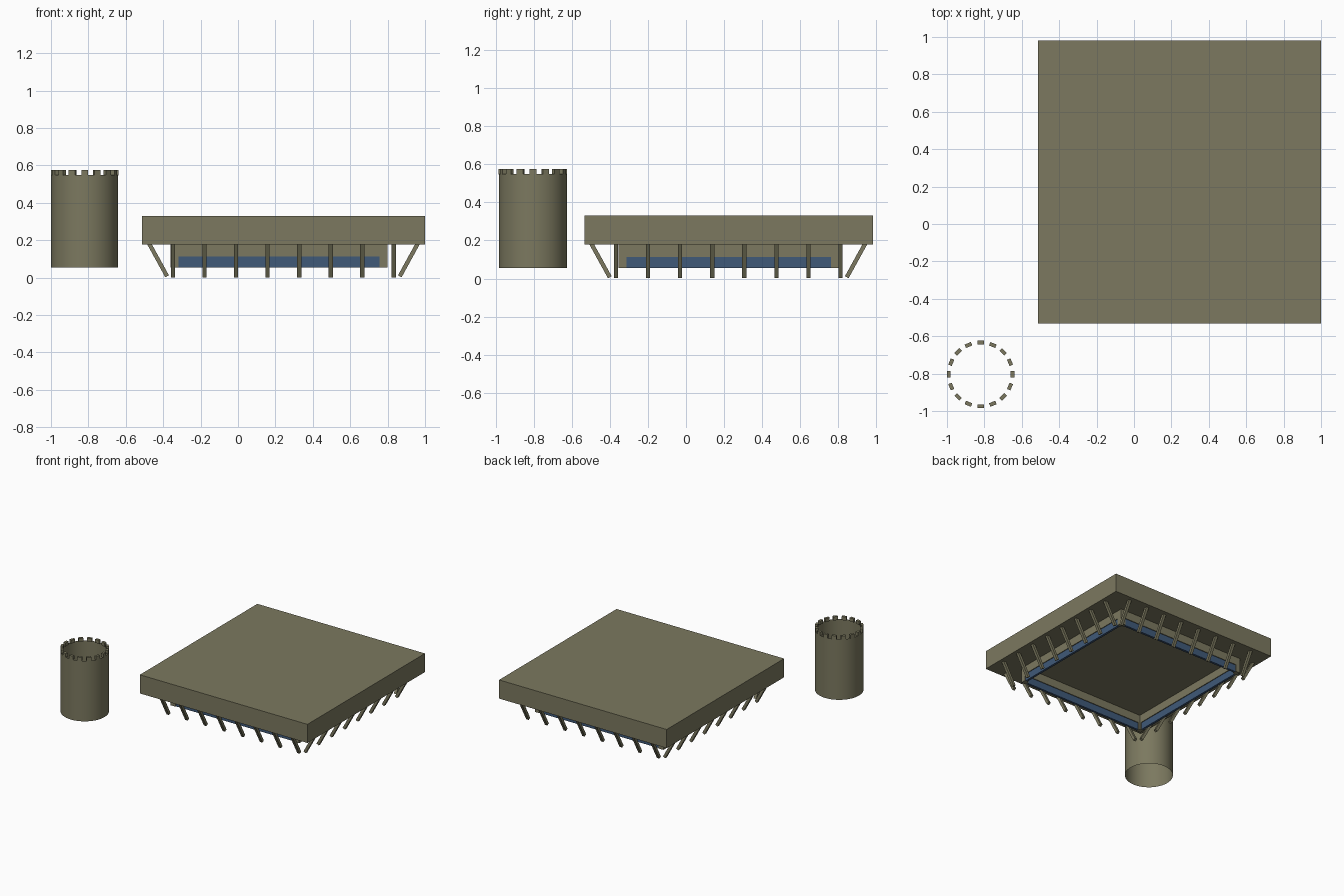
import bpy, bmesh
from math import cos, sin, pi, atan2, hypot
from mathutils import Matrix, Vector

if "Cube" in bpy.data.objects:
    bpy.data.objects.remove(bpy.data.objects["Cube"])

CX, CY = 0.243, 0.225          # centre of the roof
WX, WY, WH = 0.22, 0.225, 0.58  # centre and half size of the walls
Z0, ZR, ZT = 0.055, 0.178, 0.33  # wall base, roof underside, roof top


def mat(name, col):
    m = bpy.data.materials.new(name)
    m.diffuse_color = (*col, 1)
    m.use_nodes = True
    m.node_tree.nodes["Principled BSDF"].inputs["Base Color"].default_value = m.diffuse_color
    return m


STONE = mat("olive_stone", (0.2, 0.19, 0.115))
GLASS = mat("blue_glass", (0.05, 0.1, 0.19))


def add_box(bm, size, matrix):
    bmesh.ops.create_cube(bm, size=1, matrix=matrix @ Matrix.Diagonal((*size, 1)))


def finish(bm, name, material):
    me = bpy.data.meshes.new(name)
    bm.to_mesh(me)
    bm.free()
    me.materials.append(material)
    ob = bpy.data.objects.new(name, me)
    bpy.context.collection.objects.link(ob)
    return ob


def sides(cx, cy):
    """Frames for the four sides: local -y points outwards."""
    for k in range(4):
        yield Matrix.Translation((cx, cy, 0)) @ Matrix.Rotation(k * pi / 2, 4, 'Z')


# Roof slab
bm = bmesh.new()
add_box(bm, (1.512, 1.514, ZT - ZR), Matrix.Translation((CX, CY, (ZT + ZR) / 2)))
finish(bm, "roof_slab", STONE)

# Walls (lintel and corner posts) with a band of glass panes
T, G, GZ, BAR = 0.03, 0.537, 0.112, 0.097
walls, panes = bmesh.new(), bmesh.new()
for s in sides(WX, WY):
    y = -WH + T / 2
    add_box(walls, (2 * WH - 2 * T, T, ZR - GZ), s @ Matrix.Translation((0, y, (ZR + GZ) / 2)))
    add_box(walls, (WH - G, T, ZR - Z0), s @ Matrix.Translation((-(WH + G) / 2, y, (ZR + Z0) / 2)))
    add_box(walls, (WH - G - T, T, ZR - Z0), s @ Matrix.Translation(((WH + G - T) / 2, y, (ZR + Z0) / 2)))
    w = 2 * G / 10
    for i in range(10):
        for a, b in ((Z0, BAR), (BAR, GZ)):
            add_box(panes, (w, 0.018, b - a),
                    s @ Matrix.Translation((-G + (i + 0.5) * w, y, (a + b) / 2)))
finish(walls, "building_walls", STONE)
finish(panes, "window_panes", GLASS)

# Slanted struts, eight on each side
struts = bmesh.new()
top, foot = Vector((0, -0.72, 0.185)), Vector((0, -0.622, 0.007))
d = top - foot
for s in sides(CX, 0.222):
    for i in range(8):
        x = (i - 3.5) * 0.1685
        m = s @ Matrix.Translation((top + foot) / 2 + Vector((x, 0, 0)))
        add_box(struts, (0.022, 0.022, d.length), m @ Matrix.Rotation(atan2(-d.y, d.z), 4, 'X'))
finish(struts, "roof_struts", STONE)

# Open tower tube
TX, TY, R, TZ = -0.82, -0.804, 0.179, 0.548
bm = bmesh.new()
bmesh.ops.create_cone(bm, cap_ends=False, segments=64, radius1=R, radius2=R, depth=TZ - Z0,
                      matrix=Matrix.Translation((TX, TY, (TZ + Z0) / 2)))
for f in bm.faces:
    f.smooth = True
finish(bm, "tower_wall", STONE)

# Battlements around the rim
bm = bmesh.new()
for i in range(16):
    m = Matrix.Translation((TX, TY, 0)) @ Matrix.Rotation(i * pi / 8, 4, 'Z')
    add_box(bm, (0.02, 0.036, 0.029), m @ Matrix.Translation((R - 0.009, 0, TZ + 0.0135)))
finish(bm, "tower_battlements", STONE)
